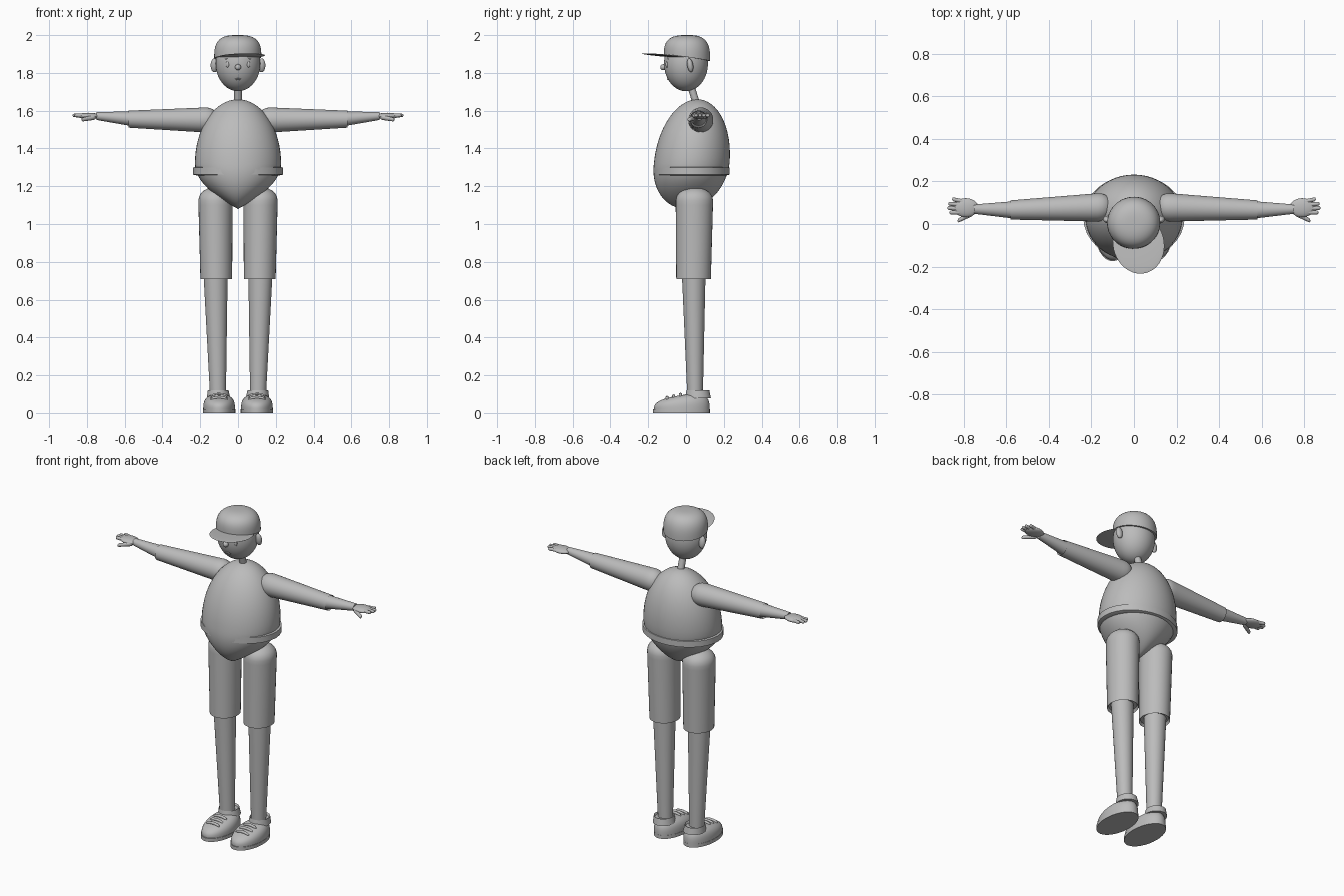
import bpy, bmesh, math
from mathutils import Matrix, Vector

cube = bpy.data.objects.get("Cube")
if cube:
    bpy.data.objects.remove(cube)

grey = bpy.data.materials.new("plain_grey")
grey.use_nodes = True
tone = (.5, .5, .5, 1)
grey.diffuse_color = tone
grey.node_tree.nodes["Principled BSDF"].inputs["Base Color"].default_value = tone


def finish(bm, name, mirror):
    """Turn a bmesh into a smooth, optionally mirrored object."""
    bmesh.ops.recalc_face_normals(bm, faces=bm.faces)
    mesh = bpy.data.meshes.new(name)
    bm.to_mesh(mesh)
    bm.free()
    mesh.materials.append(grey)
    obj = bpy.data.objects.new(name, mesh)
    bpy.context.collection.objects.link(obj)
    if mirror:
        obj.modifiers.new("Mirror", 'MIRROR').use_mirror_merge = False
    bpy.ops.object.select_all(action='DESELECT')
    obj.select_set(True)
    bpy.context.view_layer.objects.active = obj
    bpy.ops.object.shade_smooth_by_angle(angle=math.radians(45))


def ball(name, centre, size, mirror=False, rule=None, tilt=0, swivel=0):
    """Sphere reshaped by a rule in unit space, then scaled and placed."""
    bm = bmesh.new()
    bmesh.ops.create_uvsphere(bm, u_segments=48, v_segments=32, radius=1)
    if rule:
        for vert in bm.verts:
            rule(vert.co)
    place = (Matrix.Rotation(math.radians(swivel), 4, 'Z') @ Matrix.Translation(centre)
             @ Matrix.Rotation(math.radians(tilt), 4, 'X') @ Matrix.Diagonal((*size, 1)))
    bmesh.ops.transform(bm, matrix=place, verts=bm.verts)
    finish(bm, name, mirror)


def round_end(distance, length):
    """Radius factor that closes an end like a dome."""
    if distance >= length:
        return 1
    return max(math.sqrt(1 - (1 - distance / length) ** 2), .01)


def limb(name, start, end, radius, end_radius, mirror=True, flat=1,
         dome=0, tip=0, hem=0, bow=0):
    """Tapered oval tube with domed, flat or hollow ends and an arch."""
    start, end = Vector(start), Vector(end)
    along_x = abs(end.x - start.x) > abs(end.z - start.z)
    seg, steps = 32, 24
    bm = bmesh.new()
    loops = []
    for k in range(steps + 1):
        t = (1 - math.cos(math.pi * k / steps)) / 2
        middle = start.lerp(end, t)
        middle.z -= bow * (2 * t - 1) ** 2
        r = (radius + (end_radius - radius) * t) * round_end(t, dome) * round_end(1 - t, tip)
        loop = []
        for i in range(seg):
            angle = math.tau * i / seg
            u, v = r * math.cos(angle), r * flat * math.sin(angle)
            offset = (0, u, v) if along_x else (u, v, 0)
            loop.append(bm.verts.new(middle + Vector(offset)))
        loops.append(loop)
    for low, high in zip(loops, loops[1:]):
        for i in range(seg):
            j = (i + 1) % seg
            bm.faces.new((low[i], low[j], high[j], high[i]))
    bm.faces.new(loops[0])
    opening = bm.faces.new(loops[-1])
    bmesh.ops.recalc_face_normals(bm, faces=bm.faces)
    if hem:
        bmesh.ops.inset_region(bm, faces=[opening], thickness=hem)
        bmesh.ops.translate(bm, verts=opening.verts, vec=opening.normal * -hem * 2)
    finish(bm, name, mirror)


def egg(p):
    """Narrow the lower half sideways and lean the whole back."""
    if p.z < 0:
        p.x *= math.sqrt(max(1 - p.z ** 2, 0))
    p.y += p.z * .15


def boxy_dome(p):
    """Flatten the lower half and square off the upper half."""
    p.z = max(p.z, 0)
    size = (p.xy.length ** 3 + p.z ** 3) ** (1 / 3)
    if p.z > 0:
        p /= size


def cap_shape(p):
    boxy_dome(p)
    p.z -= .15 * p.y * (1 - p.z)


def shoe_shape(p):
    boxy_dome(p)
    p.z *= 1 + .3 * p.y


def torso_shape(p):
    """Put the widest part of the egg below the middle."""
    egg(p)
    p.z *= .34 if p.z > 0 else .24


# Torso, waistband and neck
ball("torso", (0, .03, 1.32), (.228, .2, 1), rule=torso_shape)
limb("waistband", (0, .03, 1.25), (0, .03, 1.31), .238, .238, mirror=False,
     flat=.84, dome=.2, tip=.2)
limb("neck", (0, .06, 1.62), (0, .02, 1.75), .02, .02, mirror=False)

# Head and cap, the cap turned a little to one side
ball("head", (0, 0, 1.85), (.118, .116, .147))
ball("cap_crown", (0, .006, 1.88), (.125, .122, .12), rule=cap_shape, swivel=13)
ball("cap_brim", (0, -.095, 1.89), (.12, .142, .006), tilt=-5, swivel=13)

# Face
ball("nose", (0, -.12, 1.83), (.016, .016, .016))
ball("eye", (.055, -.1, 1.845), (.009, .008, .017), mirror=True)
ball("ear", (.125, .022, 1.84), (.02, .016, .037), mirror=True, tilt=9)
limb("eyebrow", (.04, -.1, 1.876), (.07, -.094, 1.876), .004, .004,
     dome=.3, tip=.3, bow=.005)
for label, height in (("upper", 1.775), ("lower", 1.767)):
    limb(label + "_lip", (-.017, -.095, height), (.017, -.095, height), .006, .006,
         mirror=False, flat=.7, dome=.5, tip=.5)

# Arms
limb("sleeve", (.1, .08, 1.55), (.58, .066, 1.555), .07, .045, dome=.15, hem=.005)
limb("forearm", (.55, .066, 1.556), (.75, .07, 1.572), .042, .022, flat=.95)

# Hands
ball("palm", (.79, .077, 1.572), (.06, .044, .017), mirror=True)
for i, label in enumerate(("index", "middle", "ring", "little")):
    reach = .876 - .007 * (i - 1.2) ** 2
    limb(label + "_finger", (.79, .055 + .016 * i, 1.573), (reach, .054 + .021 * i, 1.575),
         .011, .009, dome=.1, tip=.1)
limb("thumb", (.75, .055, 1.567), (.828, .015, 1.552), .014, .01, dome=.2, tip=.1)

# Shorts and legs
limb("shorts_leg", (.12, .045, 1.195), (.115, .04, .71), .092, .084, flat=1.09,
     dome=.15, hem=.008)
limb("shin", (.12, .04, .8), (.106, .048, .09), .066, .042, flat=.98)

# Shoes
limb("shoe_sole", (.1, -.024, 0), (.1, -.024, .021), .086, .086, flat=1.75)
ball("shoe_upper", (.1, -.022, .02), (.084, .147, .075), mirror=True, rule=shoe_shape)
limb("shoe_collar", (.103, .063, .08), (.105, .063, .12), .062, .055, flat=1.1, hem=.006)
for i, label in enumerate(("front", "middle", "back")):
    y, z = .035 * i - .1, .083 + .008 * i
    limb(label + "_lace", (.055, y, z), (.145, y, z), .008, .008,
         dome=.2, tip=.2, bow=.01)
